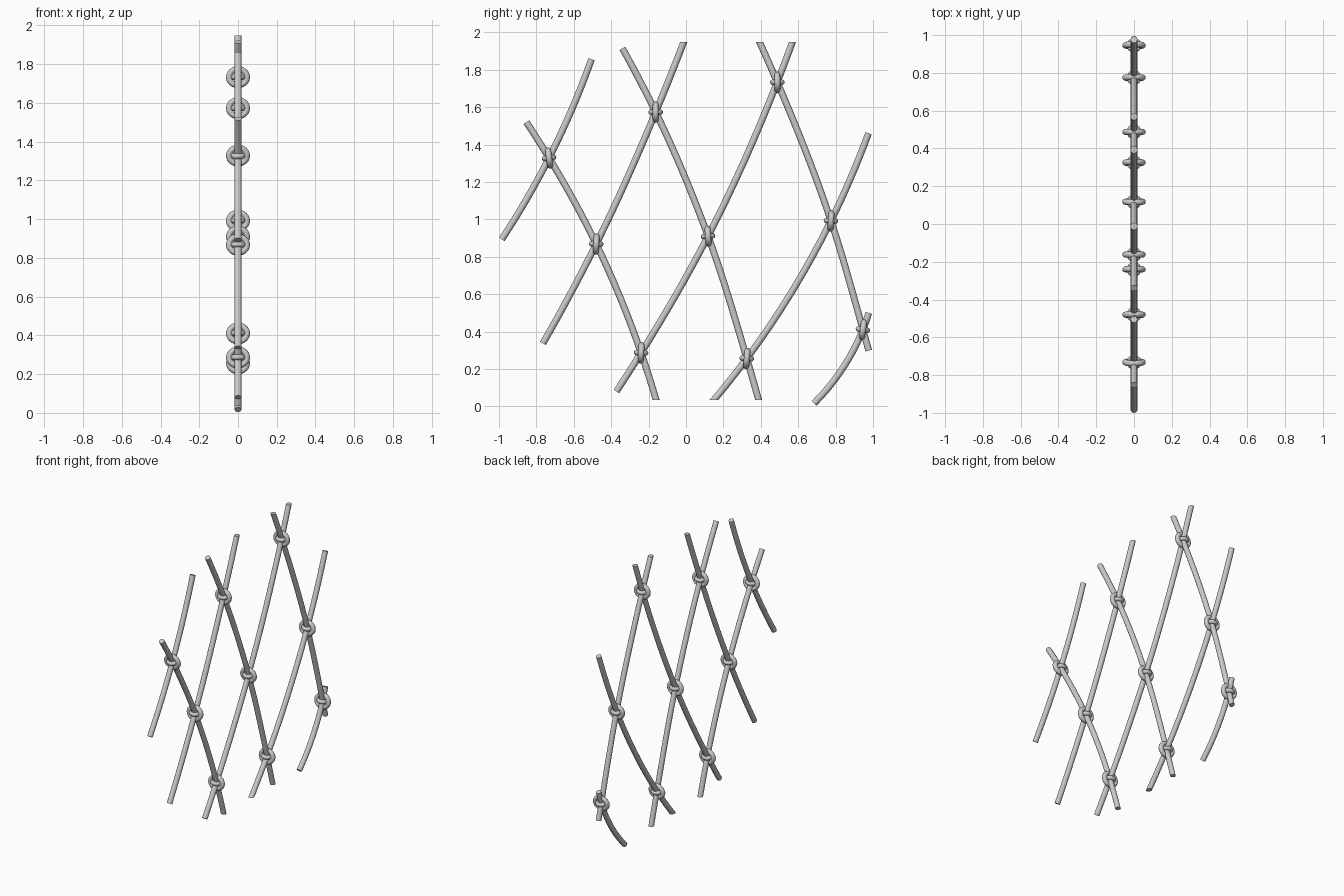
import bpy, bmesh, math
from mathutils import Vector
from mathutils.geometry import interpolate_bezier

cube = bpy.data.objects.get("Cube")
if cube:
    bpy.data.objects.remove(cube, do_unlink=True)

ROPE_RADIUS = 0.018
SIDES = 12

# Crossing points (y, z) and the lean of each knot in degrees
KNOTS = {
    "a": (-0.732, 1.328, 8), "b": (-0.48, 0.868, -3), "c": (-0.24, 0.286, -3),
    "d": (-0.162, 1.573, 0), "e": (0.118, 0.91, 4), "f": (0.325, 0.256, -5),
    "g": (0.488, 1.733, 0), "h": (0.775, 0.992, -4), "i": (0.946, 0.41, -8),
}

# Each rope: start, crossings (names or extra points), end, and whether
# each end is trimmed level rather than cut square
ROPES = [
    ((-0.853, 1.519), "abc", (-0.16, 0.035), False, True),
    ((-0.34, 1.914), "def", (0.388, 0.035), False, True),
    ((0.393, 1.948), "ghi", (0.977, 0.298), True, False),
    ((-0.985, 0.893), "a", (-0.505, 1.856), False, False),
    ((-0.765, 0.337), "bd", (-0.012, 1.948), False, True),
    ((-0.372, 0.08), "ceg", (0.569, 1.948), False, True),
    ((0.15, 0.035), "fh", (0.976, 1.46), True, False),
    ((0.685, 0.017), [(0.83, 0.192), "i"], (0.977, 0.5), False, False),
]


def smooth_path(points):
    """Samples a smooth path through the points, with its tangents."""
    h = [(b - a).length for a, b in zip(points, points[1:])]
    slope = [(b - a) / s for a, b, s in zip(points, points[1:], h)]
    tan = [(slope[i - 1] * h[i] + slope[i] * h[i - 1]) / (h[i - 1] + h[i])
           for i in range(1, len(h))]
    tan = [2 * slope[0] - tan[0]] + tan + [2 * slope[-1] - tan[-1]]
    path = [points[0]]
    for i, step in enumerate(h):
        a, b = points[i], points[i + 1]
        path += interpolate_bezier(a, a + tan[i] * step / 3,
                                   b - tan[i + 1] * step / 3, b, 9)[1:]
    last = len(path) - 1
    dirs = [(path[min(i + 1, last)] - path[max(i - 1, 0)]).normalized()
            for i in range(last + 1)]
    return path, dirs


def make_rope(name, points, level_start, level_end):
    path, dirs = smooth_path(points)
    sides = [Vector((0, -t.z, t.y)) for t in dirs]
    for end, level in ((0, level_start), (-1, level_end)):
        if level:
            sides[end] = Vector((0, 1 / sides[end].y, 0))
    bm = bmesh.new()
    rings = []
    for p, side in zip(path, sides):
        ring = []
        for k in range(SIDES):
            ang = math.tau * k / SIDES
            offset = Vector((math.cos(ang), 0, 0)) + side * math.sin(ang)
            ring.append(bm.verts.new(p + offset * ROPE_RADIUS))
        rings.append(ring)
    for r, s in zip(rings, rings[1:]):
        for k in range(SIDES):
            n = (k + 1) % SIDES
            bm.faces.new((r[k], r[n], s[n], s[k]))
    bm.faces.new(rings[0])
    bm.faces.new(rings[-1])
    bmesh.ops.recalc_face_normals(bm, faces=bm.faces)
    mesh = bpy.data.meshes.new(name)
    bm.to_mesh(mesh)
    bm.free()
    obj = bpy.data.objects.new(name, mesh)
    bpy.context.collection.objects.link(obj)
    bpy.ops.object.select_all(action="DESELECT")
    obj.select_set(True)
    bpy.context.view_layer.objects.active = obj
    bpy.ops.object.shade_smooth_by_angle(angle=math.radians(40))


def make_loop(name, location, rotation, major, minor):
    bpy.ops.mesh.primitive_torus_add(
        location=location, rotation=rotation, major_radius=major,
        minor_radius=minor, major_segments=24, minor_segments=12)
    loop = bpy.context.object
    loop.name = name
    bpy.ops.object.shade_smooth()
    return loop


# Crossing ropes of the net
for number, (start, middle, end, *level) in enumerate(ROPES, 1):
    crossings = [KNOTS[m][:2] if isinstance(m, str) else m for m in middle]
    points = [Vector((0, y, z)) for y, z in [start, *crossings, end]]
    make_rope(f"net_rope_{number}", points, *level)

# Knots: a large upright loop with a small flat loop through it
for number, (y, z, lean) in enumerate(KNOTS.values(), 1):
    tilt = math.radians(lean)
    upright = make_loop(f"knot_upright_loop_{number}", (0, y, z),
                        (math.pi / 2 + tilt, 0, 0), 0.046, 0.016)
    upright.scale.y = 0.92
    make_loop(f"knot_flat_loop_{number}", (0, y, z), (tilt, 0, 0),
              0.025, 0.014)
